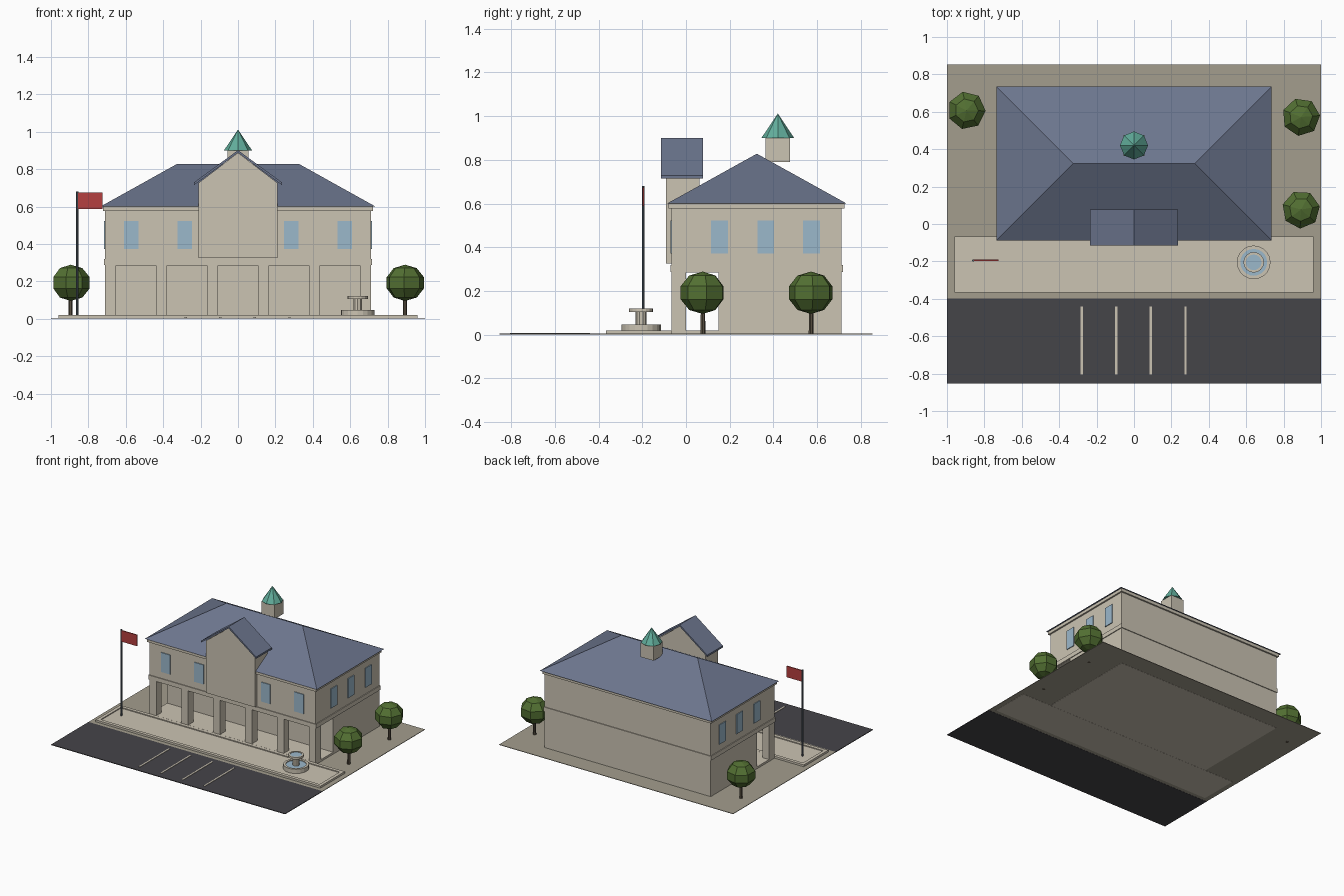
import bpy, bmesh, math
from mathutils import Matrix, Vector

if "Cube" in bpy.data.objects:
    bpy.data.objects.remove(bpy.data.objects["Cube"])


def mat(name, col):
    m = bpy.data.materials.new(name)
    m.diffuse_color = (*col, 1)
    m.use_nodes = True
    m.node_tree.nodes["Principled BSDF"].inputs["Base Color"].default_value = m.diffuse_color
    return m


STONE = mat("stone", (0.60, 0.55, 0.45))
SLATE = mat("slate", (0.15, 0.18, 0.27))
ASPHALT = mat("asphalt", (0.06, 0.058, 0.066))
EARTH = mat("earth", (0.37, 0.34, 0.27))
GLASS = mat("glass", (0.33, 0.48, 0.60))
RED = mat("red", (0.46, 0.05, 0.05))
LEAF = mat("leaf", (0.085, 0.16, 0.032))
COPPER = mat("copper", (0.12, 0.42, 0.33))
BARK = mat("bark", (0.10, 0.08, 0.055))
STEEL = mat("steel", (0.09, 0.115, 0.14))


def finish(name, bm, m):
    bmesh.ops.recalc_face_normals(bm, faces=bm.faces)
    me = bpy.data.meshes.new(name)
    bm.to_mesh(me)
    bm.free()
    me.materials.append(m)
    ob = bpy.data.objects.new(name, me)
    bpy.context.collection.objects.link(ob)
    return ob


def box(name, x, y, z, m):
    """Box from (min, max) pairs."""
    bm = bmesh.new()
    bmesh.ops.create_cube(bm, size=1)
    for v in bm.verts:
        v.co = Vector([r[0] if c < 0 else r[1] for c, r in zip(v.co, (x, y, z))])
    return finish(name, bm, m)


def cone(name, x, y, z, r1, r2, n, m):
    bm = bmesh.new()
    bmesh.ops.create_cone(bm, cap_ends=True, segments=n, radius1=r1, radius2=r2,
                          depth=z[1] - z[0],
                          matrix=Matrix.Translation((x, y, (z[0] + z[1]) / 2)))
    return finish(name, bm, m)


def prism(name, profile, y, m):
    """Extrude an xz profile along y."""
    bm = bmesh.new()
    f = bm.faces.new([bm.verts.new((px, y[0], pz)) for px, pz in profile])
    g = bmesh.ops.extrude_face_region(bm, geom=[f])["geom"]
    bmesh.ops.translate(bm, vec=(0, y[1] - y[0], 0),
                        verts=[v for v in g if isinstance(v, bmesh.types.BMVert)])
    return finish(name, bm, m)


def lathe(name, x, y, profile, n, m):
    """Spin an rz profile that starts and ends on the axis."""
    bm = bmesh.new()
    vs = [bm.verts.new((x + r, y, z)) for r, z in profile]
    es = [bm.edges.new(p) for p in zip(vs, vs[1:])]
    bmesh.ops.spin(bm, geom=vs + es, cent=(x, y, 0), axis=(0, 0, 1),
                   angle=math.tau, steps=n, use_duplicate=False)
    bmesh.ops.remove_doubles(bm, verts=bm.verts, dist=1e-5)
    return finish(name, bm, m)


# Site: ground, car park and bay lines
box("ground", (-1, 1), (-0.397, 0.853), (0.001, 0.005), EARTH)
box("car_park", (-1, 1), (-0.853, -0.397), (0, 0.005), ASPHALT)
for x in (-0.28, -0.095, 0.09, 0.275):
    box("bay_line", (x - 0.006, x + 0.006), (-0.805, -0.44), (0.004, 0.008), STONE)

# Terrace with raised kerb
box("terrace", (-0.95, 0.95), (-0.355, -0.075), (0, 0.013), STONE)
for y in ((-0.366, -0.34), (-0.093, -0.067)):
    box("terrace_kerb", (-0.96, 0.96), y, (0, 0.02), STONE)
for s in (-1, 1):
    box("terrace_kerb_end", sorted((s * 0.935, s * 0.96)), (-0.34, -0.093), (0, 0.02), STONE)

# Main building: open arcade below, full storey above
box("ground_floor", (-0.71, 0.71), (0.148, 0.712), (0, 0.29), STONE)
box("arcade_floor", (-0.71, 0.71), (-0.066, 0.148), (0, 0.02), STONE)
box("upper_floor", (-0.71, 0.71), (-0.066, 0.712), (0.285, 0.6), STONE)
for i in range(6):
    x = -0.681 + i * 0.2724
    box("arcade_pillar", (x - 0.029, x + 0.029), (-0.066, 0), (0.02, 0.285), STONE)
box("floor_band", (-0.716, 0.716), (-0.072, 0.718), (0.287, 0.32), STONE)
box("cornice", (-0.722, 0.722), (-0.08, 0.724), (0.577, 0.602), STONE)

# Hipped roof
bm = bmesh.new()
b = [bm.verts.new(c) for c in ((-0.735, -0.087, 0.6), (0.735, -0.087, 0.6),
                               (0.735, 0.735, 0.6), (-0.735, 0.735, 0.6))]
l, r = [bm.verts.new((x, 0.324, 0.828)) for x in (-0.325, 0.325)]
for f in (b, (b[0], b[1], r, l), (b[1], b[2], r), (b[2], b[3], l, r), (b[3], b[0], l)):
    bm.faces.new(f)
finish("main_roof", bm, SLATE)

# Central gabled bay
prism("gable_bay", [(-0.21, 0.325), (0.21, 0.325), (0.21, 0.727), (0, 0.887), (-0.21, 0.727)],
      (-0.092, 0.062), STONE)
prism("gable_roof", [(-0.235, 0.715), (0, 0.887), (0.235, 0.715), (0.235, 0.729),
                     (0, 0.901), (-0.235, 0.729)], (-0.115, 0.077), SLATE)

# Windows
for x in (-0.57, -0.285, 0.285, 0.57):
    box("front_window", (x - 0.039, x + 0.039), (-0.072, -0.064), (0.372, 0.522), GLASS)
for s in (-1, 1):
    for y in (0.153, 0.364, 0.574):
        box("side_window", sorted((s * 0.708, s * 0.716)), (y - 0.038, y + 0.038),
            (0.372, 0.522), GLASS)

# Cupola
box("cupola_base", (-0.056, 0.056), (0.364, 0.476), (0.79, 0.9), STONE)
cone("cupola_spire", 0, 0.42, (0.9, 1.012), 0.075, 0, 8, COPPER)

# Flagpole
cone("flagpole", -0.86, -0.195, (0.01, 0.68), 0.006, 0.006, 8, STEEL)
box("flag", (-0.856, -0.725), (-0.199, -0.191), (0.588, 0.674), RED)

# Fountain: basin, stem and bowl with water
FX, FY = 0.64, -0.205
lathe("fountain_basin", FX, FY, [(0, 0.012), (0.09, 0.012), (0.09, 0.046), (0.072, 0.046),
                                 (0.072, 0.03), (0, 0.03)], 20, STONE)
cone("basin_water", FX, FY, (0.028, 0.04), 0.073, 0.073, 20, GLASS)
cone("fountain_stem", FX, FY, (0.03, 0.107), 0.025, 0.025, 10, STONE)
lathe("fountain_bowl", FX, FY, [(0, 0.105), (0.055, 0.105), (0.055, 0.121), (0.042, 0.121),
                                (0.042, 0.113), (0, 0.113)], 16, STONE)
cone("bowl_water", FX, FY, (0.112, 0.118), 0.043, 0.043, 16, GLASS)

# Trees
for i, (x, y) in enumerate(((0.893, 0.077), (0.893, 0.572), (-0.895, 0.607))):
    cone("tree_trunk", x, y, (0, 0.13), 0.012, 0.010, 7, BARK)
    bm = bmesh.new()
    bmesh.ops.create_uvsphere(bm, u_segments=7, v_segments=5, radius=1,
                              matrix=Matrix.Translation((x, y, 0.192))
                              @ Matrix.Diagonal((0.107, 0.107, 0.097, 1))
                              @ Matrix.Rotation(0.4 + i * 0.8, 4, 'Z'))
    finish("tree_crown", bm, LEAF)
